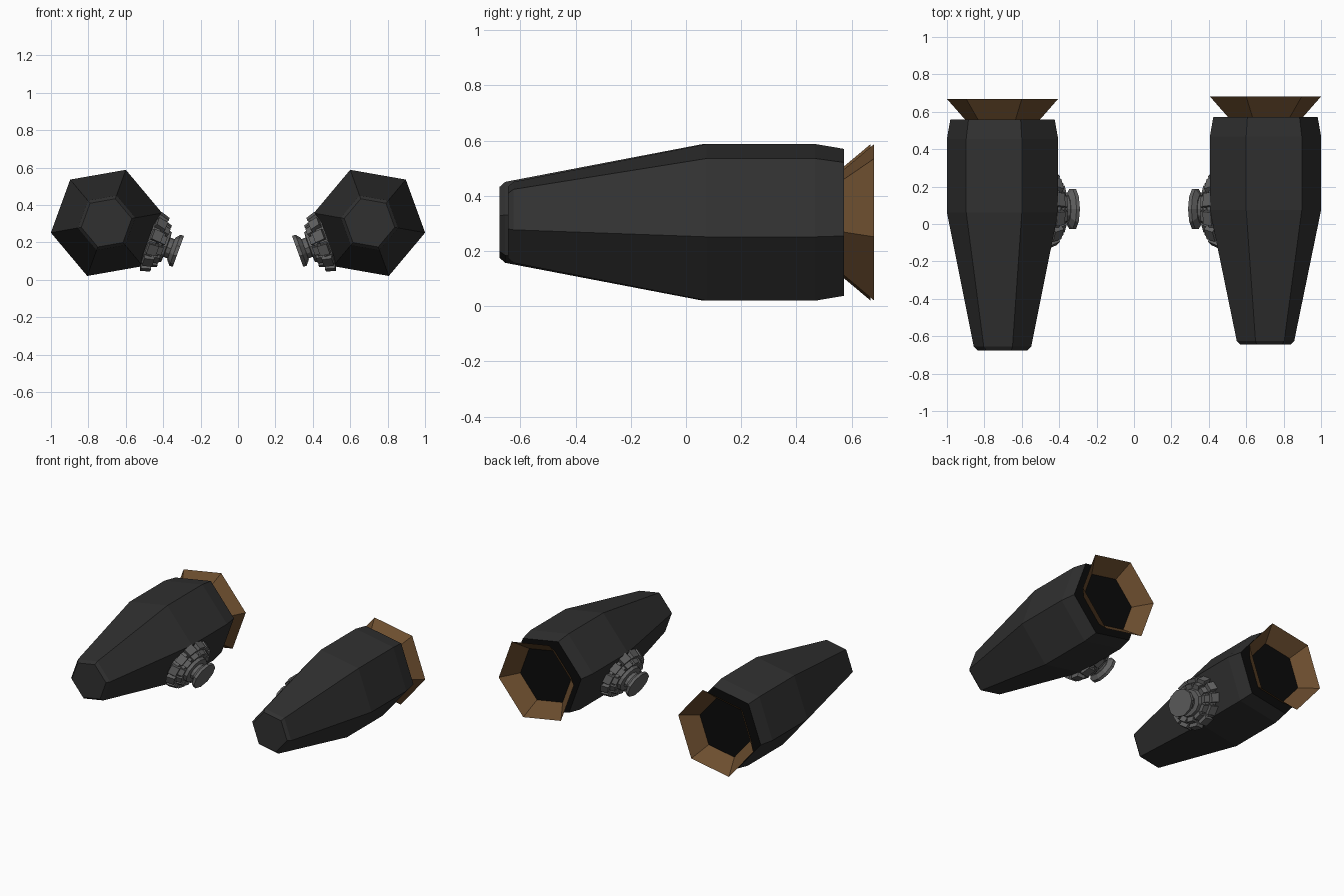
import bpy, bmesh
from math import cos, sin, pi, radians
from mathutils import Vector, Matrix

if "Cube" in bpy.data.objects:
    bpy.data.objects.remove(bpy.data.objects["Cube"])


def material(name, rgb):
    m = bpy.data.materials.new(name)
    m.diffuse_color = (*rgb, 1)
    m.use_nodes = True
    m.node_tree.nodes["Principled BSDF"].inputs["Base Color"].default_value = m.diffuse_color
    return m


HULL = material("dark_hull", (0.03, 0.03, 0.03))
METAL = material("mount_grey", (0.12, 0.12, 0.12))
BROWN = material("nozzle_brown", (0.15, 0.075, 0.028))
BLACK = material("engine_black", (0.003, 0.003, 0.003))


def loft(bm, profile, sides, phase=0.0, cap_start=True, cap_end=True):
    """Stack of polygon rings along local z; profile = (height, radius)."""
    rings = []
    for h, r in profile:
        rings.append([bm.verts.new((r * cos(phase + 2 * pi * i / sides),
                                    r * sin(phase + 2 * pi * i / sides), h))
                      for i in range(sides)])
    for a, b in zip(rings, rings[1:]):
        for i in range(sides):
            j = (i + 1) % sides
            bm.faces.new((a[i], a[j], b[j], b[i]))
    if cap_start:
        bm.faces.new(rings[0][::-1])
    if cap_end:
        return bm.faces.new(rings[-1])


def finish(bm, name, matrix, mats):
    bm.transform(matrix)
    bmesh.ops.recalc_face_normals(bm, faces=bm.faces[:])
    me = bpy.data.meshes.new(name)
    bm.to_mesh(me)
    bm.free()
    for m in mats:
        me.materials.append(m)
    ob = bpy.data.objects.new(name, me)
    bpy.context.collection.objects.link(ob)
    return ob


def frame(cx, cz, x, y, z, oy=0.0):
    m = Matrix((x, y, z)).transposed().to_4x4()
    m.translation = (cx, oy, cz)
    return m


CX, CZ = 0.703, 0.304
for s, side, dy, nose in ((1, "right", 0, 0), (-1, "left", -0.013, -0.017)):
    # local x -> outward, local y -> up, local z -> backward
    pod = frame(s * CX, CZ, Vector((s, 0, 0)), Vector((0, 0, 1)), Vector((0, 1, 0)), dy)

    # tapered six-sided hull with a black engine face at the back
    bm = bmesh.new()
    cap = loft(bm, [(-0.645 + nose, 0.137), (-0.625 + nose, 0.156), (0.075, 0.302),
                    (0.468, 0.302), (0.573, 0.283)], 6, radians(-10))
    cap.material_index = 1
    finish(bm, f"{side}_pod_hull", pod, [HULL, BLACK])

    # flared open nozzle
    bm = bmesh.new()
    loft(bm, [(0.571, 0.203), (0.681, 0.301)], 6, radians(-10), False, False)
    finish(bm, f"{side}_nozzle", pod, [BROWN])

    # mount on the lower inner face, stretched front to back
    d = Vector((s * cos(radians(200)), 0, sin(radians(200))))
    u = Vector((0, 1, 0))
    v = d.cross(u)
    if v.z < 0:
        v = -v
    base = Vector((s * CX, 0, CZ)) - v * 0.012
    mount = frame(base.x, base.z, u * 1.27, v, d, 0.08)

    # stepped core and end disc
    bm = bmesh.new()
    loft(bm, [(0.24, 0.145), (0.285, 0.142), (0.29, 0.12), (0.318, 0.115), (0.322, 0.09),
              (0.345, 0.085), (0.348, 0.055), (0.385, 0.055)], 12)
    loft(bm, [(0.372, 0.062), (0.394, 0.088), (0.413, 0.088)], 10, pi / 10)
    finish(bm, f"{side}_mount_core", mount, [METAL])

    # rings of raised blocks around the core
    bm = bmesh.new()
    for count, r, h, depth, tall in ((12, 0.137, 0.275, 0.045, 0.055),
                                     (12, 0.105, 0.312, 0.035, 0.034)):
        for i in range(count):
            m = (Matrix.Rotation(2 * pi * (i + 0.5) / count, 4, 'Z')
                 @ Matrix.Translation((r, 0, h))
                 @ Matrix.Rotation(radians(-18), 4, 'Y')
                 @ Matrix.Diagonal((depth, r * 0.42, tall, 1)))
            bmesh.ops.create_cube(bm, size=1, matrix=m)
    finish(bm, f"{side}_mount_blocks", mount, [METAL])
